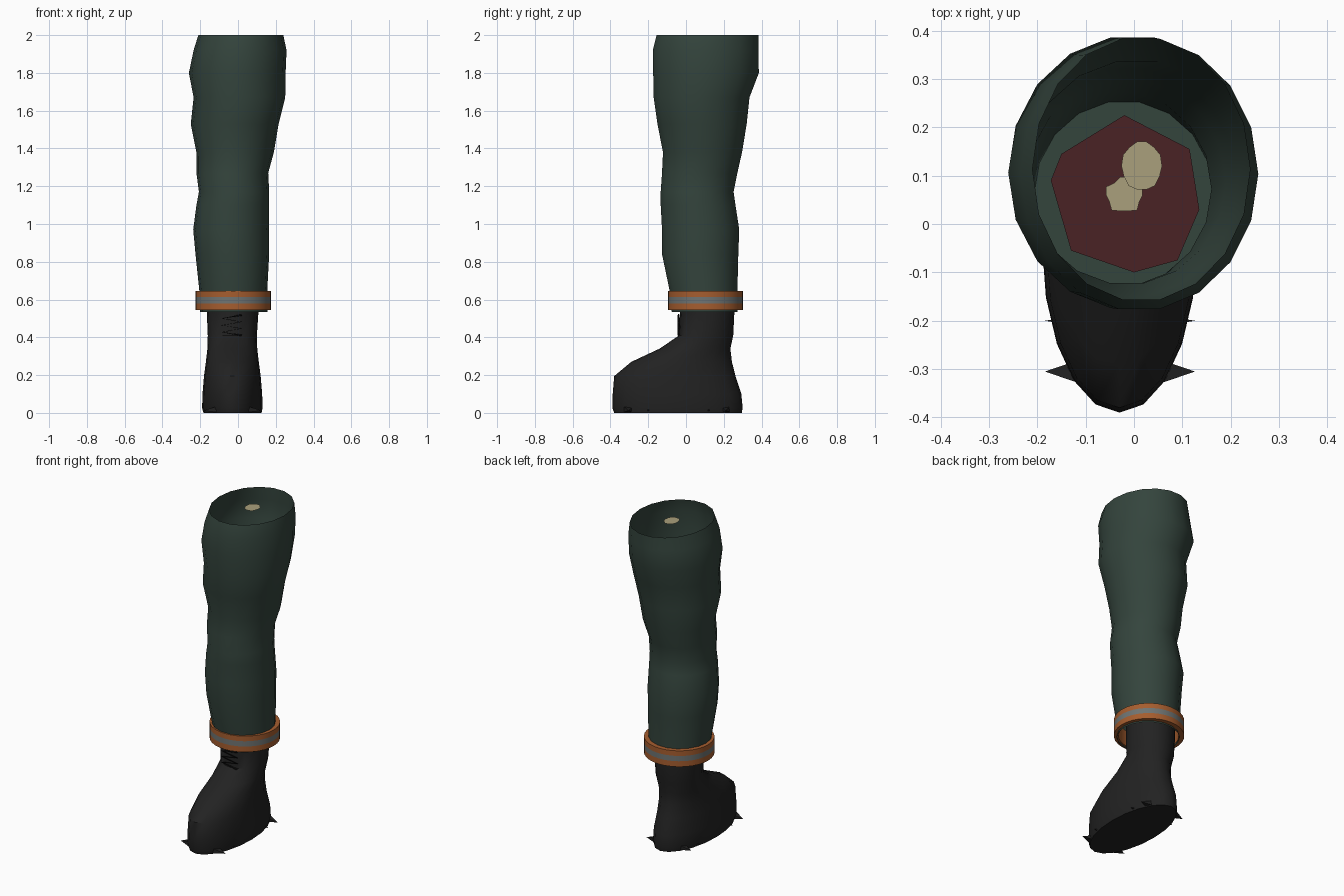
import bpy
import bmesh
from math import cos, sin, pi, radians

if "Cube" in bpy.data.objects:
    bpy.data.objects.remove(bpy.data.objects["Cube"])


def material(name, r, g, b):
    m = bpy.data.materials.new(name)
    m.use_nodes = True
    m.diffuse_color = (r, g, b, 1)
    m.node_tree.nodes["Principled BSDF"].inputs["Base Color"].default_value = (r, g, b, 1)
    return m


green = material("dark green cloth", 0.034, 0.058, 0.046)
black = material("black leather", 0.016, 0.016, 0.016)
lace_black = material("lace black", 0.006, 0.006, 0.006)
orange = material("orange band", 0.38, 0.11, 0.028)
grey = material("reflective grey", 0.16, 0.175, 0.17)
red = material("flesh red", 0.068, 0.016, 0.018)
ivory = material("bone ivory", 0.40, 0.35, 0.20)


def finish(name, bm, mats, smooth=True, recalc=True):
    if recalc:
        bmesh.ops.recalc_face_normals(bm, faces=bm.faces)
    mesh = bpy.data.meshes.new(name)
    bm.to_mesh(mesh)
    bm.free()
    obj = bpy.data.objects.new(name, mesh)
    bpy.context.collection.objects.link(obj)
    for m in mats:
        mesh.materials.append(m)
    if smooth:
        bpy.ops.object.select_all(action="DESELECT")
        obj.select_set(True)
        bpy.context.view_layer.objects.active = obj
        bpy.ops.object.shade_smooth_by_angle(angle=radians(40))
    return obj


def ring(bm, z, x0, x1, y0, y1, n):
    cx, cy, rx, ry = (x0 + x1) / 2, (y0 + y1) / 2, (x1 - x0) / 2, (y1 - y0) / 2
    return [bm.verts.new((cx + rx * cos(2 * pi * i / n), cy + ry * sin(2 * pi * i / n), z))
            for i in range(n)]


def bridge(bm, a, b):
    n = len(a)
    return [bm.faces.new((a[i], a[(i + 1) % n], b[(i + 1) % n], b[i])) for i in range(n)]


def loft(name, sections, n, mat, capped):
    bm = bmesh.new()
    rings = [ring(bm, *s, n) for s in sections]
    for a, b in zip(rings, rings[1:]):
        bridge(bm, a, b)
    if capped:
        bm.faces.new(rings[0])
        bm.faces.new(rings[-1])
    return finish(name, bm, [mat])


def plate(name, points, z, mat):
    bm = bmesh.new()
    face = bm.faces.new([bm.verts.new((x, y, z)) for x, y in points])
    face.normal_update()
    if face.normal.z < 0:
        face.normal_flip()
    finish(name, bm, [mat], smooth=False, recalc=False)


# Trouser leg: open tube, each section is z, x range, y range
trouser = [
    (0.535, -0.20, 0.157, -0.078, 0.275),
    (0.65, -0.205, 0.155, -0.09, 0.275),
    (0.84, -0.225, 0.165, -0.13, 0.28),
    (0.97, -0.237, 0.165, -0.13, 0.285),
    (1.10, -0.22, 0.165, -0.137, 0.265),
    (1.17, -0.207, 0.165, -0.137, 0.255),
    (1.27, -0.22, 0.16, -0.13, 0.275),
    (1.38, -0.22, 0.19, -0.125, 0.30),
    (1.53, -0.25, 0.215, -0.155, 0.325),
    (1.67, -0.235, 0.25, -0.175, 0.34),
    (1.80, -0.26, 0.252, -0.178, 0.39),
    (1.92, -0.235, 0.257, -0.18, 0.387),
    (2.0, -0.21, 0.24, -0.16, 0.387),
]
loft("trouser_leg", trouser, 18, green, False)

# Knee cap inside the tube: cloth ledge, flesh and bone plates
knee = 1.17
bm = bmesh.new()
bm.faces.new(ring(bm, knee, -0.207, 0.165, -0.137, 0.255, 18))
finish("knee_ledge", bm, [green], smooth=False)
plate("knee_flesh", [(-0.02, 0.225), (0.115, 0.155), (0.135, 0.03), (0.09, -0.075),
                     (0, -0.1), (-0.13, -0.055), (-0.172, 0.09), (-0.15, 0.145)],
      knee + 0.006, red)


def bone(name, cx, cy, rx, ry, z, wobble):
    pts = []
    for i in range(14):
        t = 2 * pi * i / 14
        k = 1 + wobble * sin(5 * t)
        pts.append((cx + rx * k * cos(t), cy + ry * k * sin(t)))
    plate(name, pts, z, ivory)


bone("shin_bone", -0.02, 0.06, 0.038, 0.036, knee + 0.012, 0.12)
bone("thigh_bone", 0.016, 0.12, 0.042, 0.051, 1.99, 0.03)

# Reflective cuff: closed band in three stripes
bm = bmesh.new()
levels = [0.545, 0.58, 0.613, 0.645]
outer = [ring(bm, z, -0.226, 0.176, -0.096, 0.302, 32) for z in levels]
inner = [ring(bm, z, -0.197, 0.147, -0.07, 0.268, 32) for z in (levels[0], levels[-1])]
for i in range(3):
    for f in bridge(bm, outer[i], outer[i + 1]):
        f.material_index = i % 2
bridge(bm, inner[0], outer[0])
bridge(bm, outer[-1], inner[1])
bridge(bm, inner[1], inner[0])
finish("cuff_band", bm, [orange, grey])

# Boot: sole upward to shaft
boot = [
    (0.0, -0.183, 0.125, -0.38, 0.295),
    (0.025, -0.19, 0.13, -0.39, 0.30),
    (0.10, -0.188, 0.128, -0.388, 0.293),
    (0.195, -0.18, 0.12, -0.38, 0.262),
    (0.27, -0.17, 0.11, -0.29, 0.243),
    (0.34, -0.162, 0.102, -0.14, 0.235),
    (0.41, -0.16, 0.10, -0.037, 0.25),
    (0.53, -0.165, 0.108, -0.032, 0.256),
    (0.60, -0.165, 0.108, -0.032, 0.256),
]
loft("boot", boot, 20, black, True)

# Sole studs: pointed wedges out of both sides of the sole
mid = -0.029
bm = bmesh.new()
for side in (-1, 1):
    for y, half in ((-0.305, 0.024), (-0.2, 0.012), (0.12, 0.018), (0.21, 0.022)):
        base = [bm.verts.new((mid + side * 0.085, y + dy * half, z))
                for dy, z in ((-1, 0.004), (1, 0.004), (1, 0.034), (-1, 0.034))]
        tip = bm.verts.new((mid + side * 0.155, y, 0.012))
        bm.faces.new(base)
        for i in range(4):
            bm.faces.new((base[i], base[(i + 1) % 4], tip))
finish("sole_studs", bm, [black], smooth=False)

# Laces: a zigzag cord on the front of the shaft
curve = bpy.data.curves.new("laces", "CURVE")
curve.dimensions = "3D"
curve.bevel_depth = 0.005
curve.bevel_resolution = 1
spline = curve.splines.new("POLY")
spline.points.add(6)
for i, p in enumerate(spline.points):
    p.co = (-0.085 if i % 2 else 0.02, -0.039, 0.41 + i * 0.018, 1)
curve.materials.append(lace_black)
bpy.context.collection.objects.link(bpy.data.objects.new("laces", curve))
